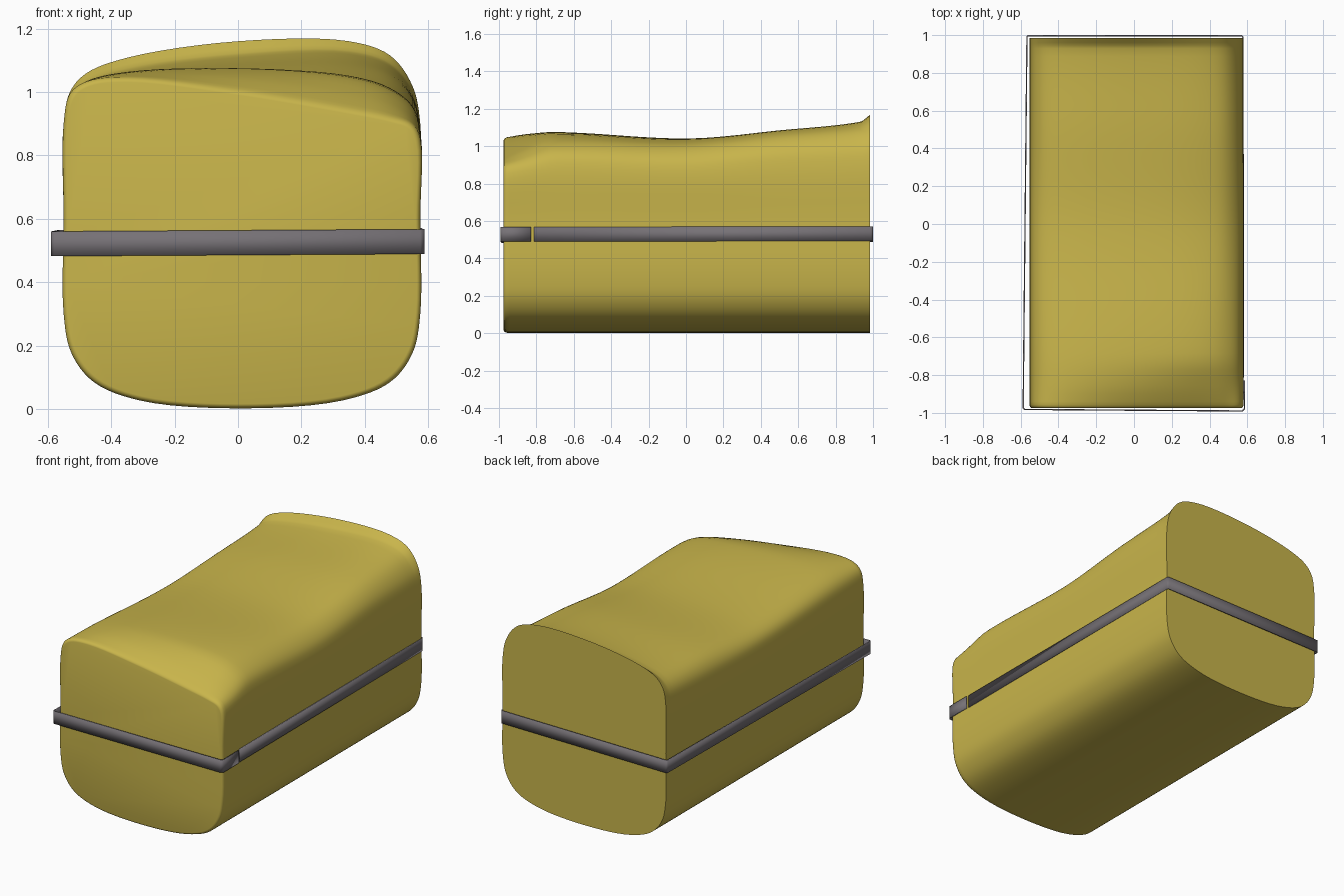
import bpy, bmesh
from mathutils import Vector

if "Cube" in bpy.data.objects:
    bpy.data.objects.remove(bpy.data.objects["Cube"])


def material(name, rgb):
    m = bpy.data.materials.new(name)
    m.diffuse_color = (*rgb, 1)
    m.use_nodes = True
    m.node_tree.nodes["Principled BSDF"].inputs["Base Color"].default_value = m.diffuse_color
    return m


def finish(bm, name, mat, angle):
    bmesh.ops.recalc_face_normals(bm, faces=bm.faces)
    me = bpy.data.meshes.new(name)
    bm.to_mesh(me)
    bm.free()
    ob = bpy.data.objects.new(name, me)
    bpy.context.collection.objects.link(ob)
    me.materials.append(mat)
    bpy.ops.object.select_all(action='DESELECT')
    ob.select_set(True)
    bpy.context.view_layer.objects.active = ob
    bpy.ops.object.shade_smooth_by_angle(angle=angle)
    return ob


def spline(keys, values, t):
    """Hermite interpolation of values over uneven keys."""
    n = len(keys)
    i = max(k for k in range(n - 1) if keys[k] <= t or k == 0)

    def slope(k):
        a, b = max(k - 1, 0), min(k + 1, n - 1)
        return (values[b] - values[a]) / (keys[b] - keys[a])
    h = keys[i + 1] - keys[i]
    u = (t - keys[i]) / h
    return (values[i] * (2*u**3 - 3*u*u + 1) + slope(i) * (h * (u**3 - 2*u*u + u))
            + values[i + 1] * (3*u*u - 2*u**3) + slope(i + 1) * (h * (u**3 - u*u)))


# Cross-section of the bale: fixed underside, top heights change along y
TOP_X = [-.55, -.53, -.48, -.35, 0, .35, .48, .55, .575]
TOP_Z = {
    -.975: [.90, .995, 1.032, 1.045, 1.003, .943, .918, .895, .85],
    -.86: [.90, .99, 1.033, 1.06, 1.05, 1.0, .965, .92, .87],
    -.70: [.90, .985, 1.03, 1.062, 1.075, 1.05, 1.01, .955, .88],
    .00: [.88, .95, .99, 1.02, 1.04, 1.03, 1.0, .94, .87],
    .50: [.88, .96, 1.01, 1.045, 1.075, 1.08, 1.05, .98, .88],
    .93: [.89, .98, 1.03, 1.07, 1.115, 1.125, 1.085, 1.0, .89],
    .985: [.90, 1.0, 1.058, 1.108, 1.16, 1.16, 1.115, 1.02, .90],
}
UNDER = [(.575, .6), (.575, .3), (.55, .175), (.48, .085), (.33, .027), (0, .002),
         (-.31, .027), (-.455, .085), (-.525, .175), (-.55, .3), (-.55, .6)]
YS = sorted(TOP_Z)


def section(y):
    top = [spline(YS, [TOP_Z[k][i] for k in YS], y) for i in range(len(TOP_X))]
    pts = [Vector(p) for p in list(zip(TOP_X, top)) + UNDER]
    n, out = len(pts), []
    for i in range(n):
        a, b, c, d = (pts[(i + k) % n] for k in (-1, 0, 1, 2))
        ab, bc, cd = ((q - p).length ** .5 for p, q in ((a, b), (b, c), (c, d)))
        # centripetal spline keeps the corners free of overshoot
        m1 = bc * ((b - a) / ab - (c - a) / (ab + bc) + (c - b) / bc)
        m2 = bc * ((c - b) / bc - (d - b) / (bc + cd) + (d - c) / cd)
        for s in range(6):
            u = s / 6
            out.append(b * (2*u**3 - 3*u*u + 1) + m1 * (u**3 - 2*u*u + u)
                       + c * (3*u*u - 2*u**3) + m2 * (u**3 - u*u))
    return out


# Bale body: loft with a rounded front rim and a sharp flared back rim
stations = [(-.975, .014), (-.973, .008), (-.967, .003), (-.958, 0)]
stations += [(-.94 + 1.87 * i / 44, 0) for i in range(45)]
stations += [(.945, 0), (.96, 0), (.973, 0), (.985, 0)]
bm = bmesh.new()
rings = []
for y, inset in stations:
    sx, sz = 1 - inset / .56, 1 - inset / .52
    rings.append([bm.verts.new((.0125 + (p.x - .0125) * sx, y, .52 + (p.y - .52) * sz))
                  for p in section(y)])
for r, s in zip(rings, rings[1:]):
    for i in range(len(r)):
        j = (i + 1) % len(r)
        bm.faces.new((r[i], r[j], s[j], s[i]))
bm.faces.new(rings[0])
bm.faces.new(rings[-1])
finish(bm, "bale_body", material("straw", (.58, .46, .07)), 1.0)

# Strap: thin band round the bale, open at a small gap near the front right
PATH = [(.583, -.813), (.58, .99), (.572, 1.0), (-.562, 1.0), (-.57, .992),
        (-.59, -.975), (-.58, -.985), (.575, -.993), (.588, -.98), (.587, -.829)]
bm = bmesh.new()
cols = []
for x, y in PATH:
    lift = .004 * (y + 1) / 2 + .007 * (x + .59) / 1.18
    cols.append([bm.verts.new((x, y, z + lift)) for z in (.482, .56)])
for a, b in zip(cols, cols[1:]):
    bm.faces.new((a[0], b[0], b[1], a[1]))
bmesh.ops.recalc_face_normals(bm, faces=bm.faces)
band = finish(bm, "strap", material("strap_grey", (.18, .165, .18)), .5)
# Thicken towards the bale, whichever way the faces point
f = band.data.polygons[0]
solid = band.modifiers.new("thickness", 'SOLIDIFY')
solid.thickness = .007
solid.offset = -1 if f.normal.x > 0 else 1
